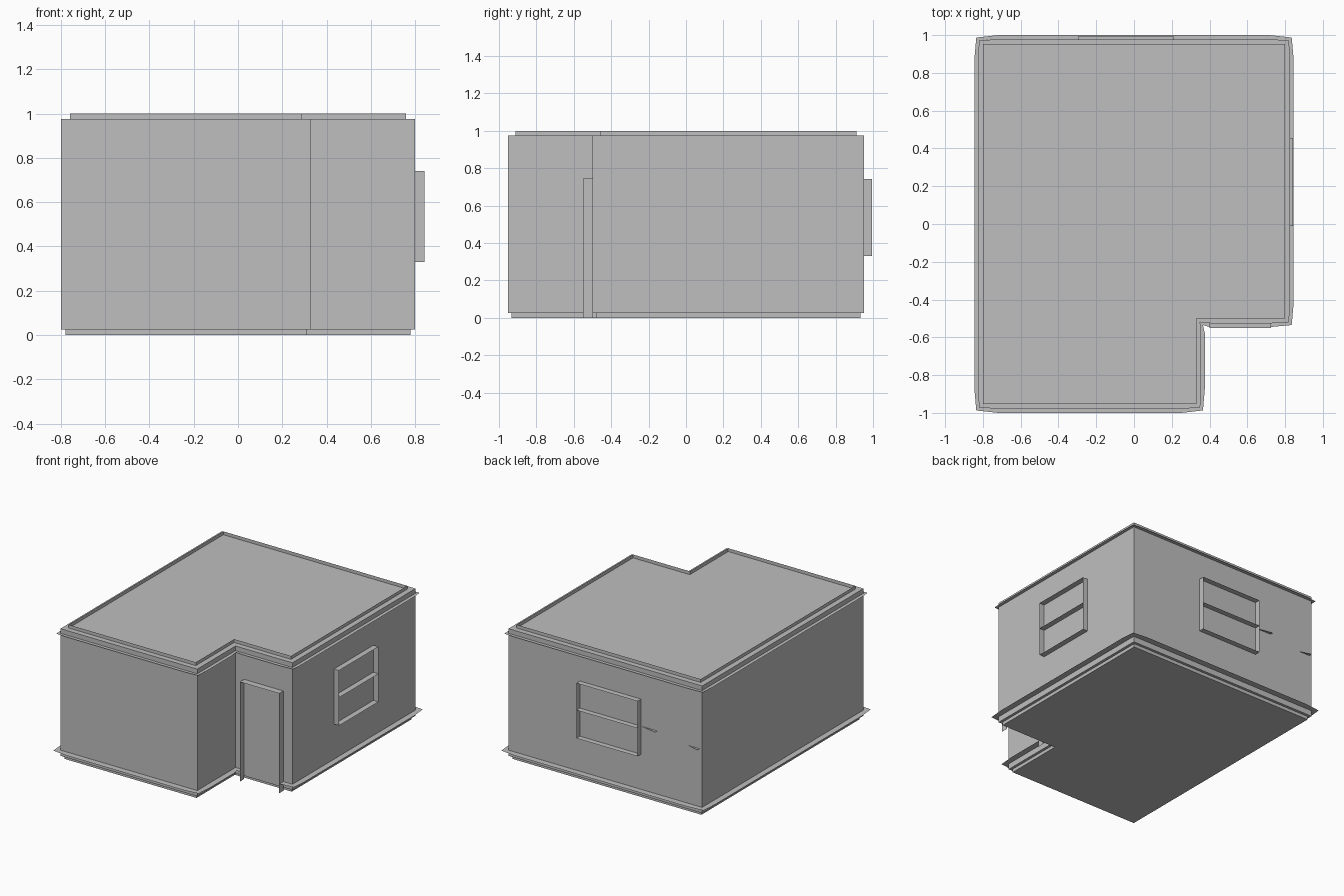
import bpy
import bmesh
from mathutils import Vector

cube = bpy.data.objects.get("Cube")
if cube:
    bpy.data.objects.remove(cube, do_unlink=True)

# One plain plaster colour for the whole building
plaster = bpy.data.materials.new("plaster_grey")
plaster.use_nodes = True
GREY = (0.52, 0.52, 0.52, 1)
plaster.diffuse_color = GREY
plaster.node_tree.nodes["Principled BSDF"].inputs["Base Color"].default_value = GREY

# Plan of the outer walls, counter-clockwise, with an entrance recess
W, D = 0.8, 0.952
NOOK_X, NOOK_Y = 0.33, -0.5
PLAN = [Vector(p) for p in [(-W, -D), (NOOK_X, -D), (NOOK_X, NOOK_Y),
                            (W, NOOK_Y), (W, D), (-W, D)]]
N = len(PLAN)


def direction(i):
    return (PLAN[(i + 1) % N] - PLAN[i % N]).normalized()


def normal(i):
    d = direction(i)
    return Vector((d.y, -d.x))


def corner(i, offset):
    """Plan corner moved outward by the offset."""
    return PLAN[i % N] + offset * (normal(i - 1) + normal(i))


def outline(offset):
    return [corner(i, offset) for i in range(N)]


def build(name, polygons):
    """Make one object from a list of polygons."""
    bm = bmesh.new()
    for poly in polygons:
        bm.faces.new([bm.verts.new(p) for p in poly])
    bmesh.ops.remove_doubles(bm, verts=bm.verts, dist=0.0001)
    mesh = bpy.data.meshes.new(name)
    bm.to_mesh(mesh)
    bm.free()
    mesh.materials.append(plaster)
    obj = bpy.data.objects.new(name, mesh)
    bpy.context.collection.objects.link(obj)
    return obj


def level(points, z):
    return [(p.x, p.y, z) for p in points]


def band(offset, z0, z1):
    """Vertical strip running round the plan."""
    pts = outline(offset)
    return [level([pts[i], pts[(i + 1) % N]], z0) +
            level([pts[(i + 1) % N], pts[i]], z1) for i in range(N)]


def flange(i, depth, tip, z):
    """Flat ledge along one wall, slightly drawn in at its corners."""
    a, b, d, n = PLAN[i], PLAN[(i + 1) % N], direction(i), normal(i)
    return level([a, corner(i, tip), a + d * 0.08 + n * depth,
                  b - d * 0.08 + n * depth, corner(i + 1, tip), b], z)


# Main volume
LOW, HIGH = 0.025, 0.975
build("walls", band(0, LOW, HIGH))
build("roof", [level(outline(0), HIGH)])
build("wall_underside", [level(reversed(outline(0)), LOW)])
build("roof_rim", band(-0.04, HIGH, 1.0))
build("plinth", band(-0.02, 0, LOW) + [level(reversed(outline(-0.02)), 0)])

# Cornice and skirting ledges; the skirting stops at the door
build("cornice", [flange(i, 0.026, 0.02, 0.94) for i in range(N)])

DOOR_L, DOOR_R, DOOR_TOP = 0.4, 0.725, 0.745
DEPTH = 0.045
SKIRT_Z = 0.068
skirting = [flange(i, 0.048 if normal(i).y else DEPTH, 0.035, SKIRT_Z)
            for i in range(N) if i != 2]
for inner, outer, x in ((PLAN[2], corner(2, 0.035), DOOR_L),
                        (PLAN[3], corner(3, 0.035), DOOR_R)):
    skirting.append(level([inner, outer, Vector((x, NOOK_Y - DEPTH)),
                           Vector((x, NOOK_Y))], SKIRT_Z))
build("skirting", skirting)


def frame(name, origin, along, out, width, depth, verticals, horizontals):
    """Thin boards standing out square from a wall."""
    o, a, n = Vector(origin), Vector(along) * width, Vector(out) * depth
    z0, z1 = verticals
    polys = [level([p, p + n], z0) + level([p + n, p], z1) for p in (o, o + a)]
    polys += [level([o, o + n, o + a + n, o + a], z) for z in horizontals]
    return build(name, polys)


# Door surround and windows, each window with a middle rail
frame("door_frame", (DOOR_L, NOOK_Y), (1, 0), (0, -1), DOOR_R - DOOR_L, 0.05,
      (0, DOOR_TOP), [DOOR_TOP])
SILL, RAIL, HEAD = 0.33, 0.54, 0.742
frame("side_window", (W, -0.01), (0, 1), (1, 0), 0.465, 0.042,
      (SILL, HEAD), (SILL, RAIL, HEAD))
frame("back_window", (0.21, D), (-1, 0), (0, 1), 0.505, 0.042,
      (SILL, HEAD), (SILL, RAIL, HEAD))

# Small pointed ledges on the back wall
for name, x0, x1, z in (("rail_end", -0.295, -0.43, RAIL),
                        ("corner_ledge", -0.69, -0.78, 0.5)):
    build(name, [[(x0, D, z), (x1, D, z), (x1, D + 0.025, z)]])
